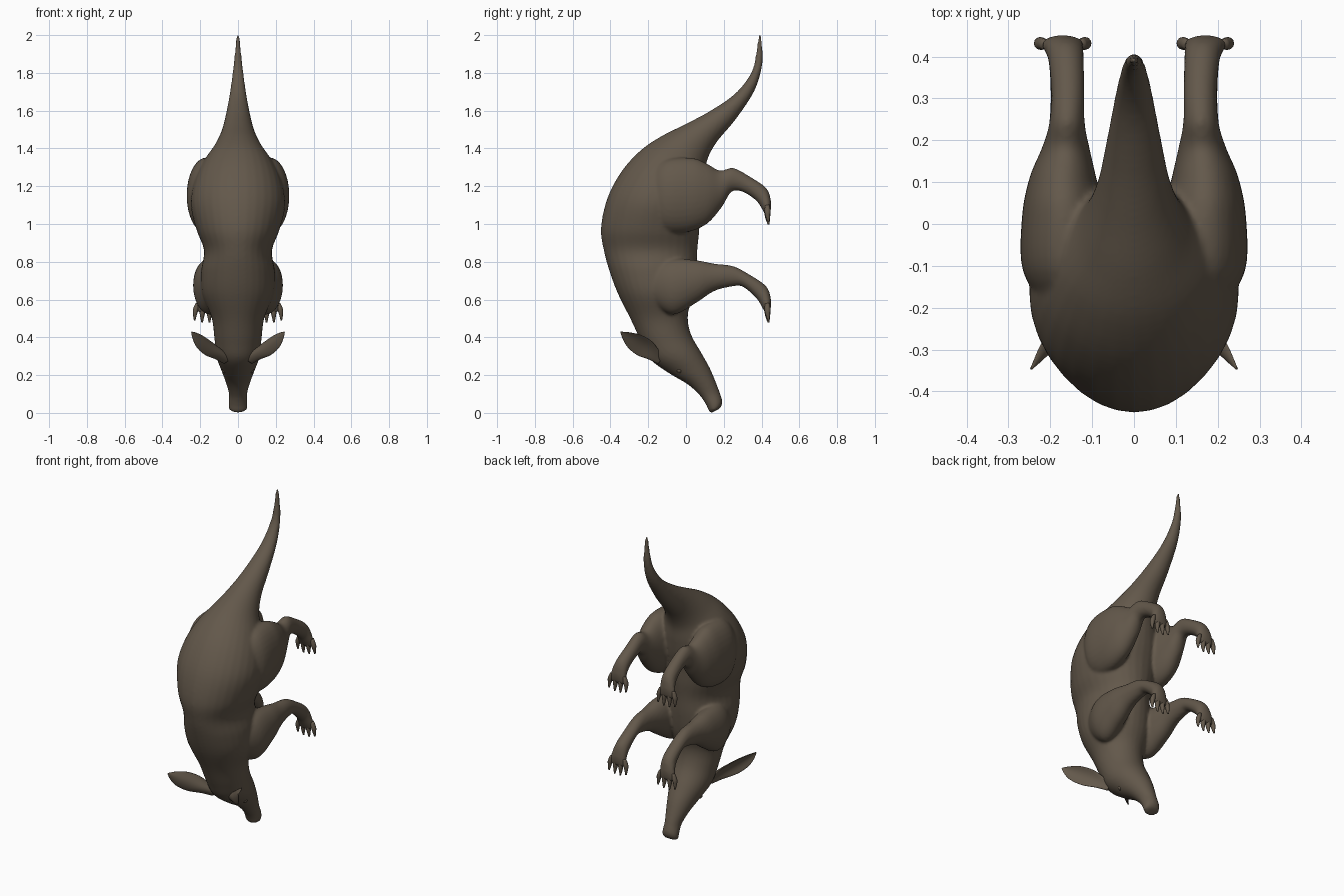
import bpy, bmesh, math
from mathutils import Vector

if "Cube" in bpy.data.objects:
    bpy.data.objects.remove(bpy.data.objects["Cube"])

hide = bpy.data.materials.new("dark brown hide")
hide.diffuse_color = (0.125, 0.098, 0.070, 1)
hide.use_nodes = True
hide.node_tree.nodes["Principled BSDF"].inputs["Base Color"].default_value = hide.diffuse_color


def ring(yb, zb, yf, zf, rx, x=0.0):
    """Ellipse spanning a back point and a belly point, with half width rx."""
    return (Vector((x, (yb + yf) / 2, (zb + zf) / 2)),
            Vector((0, (yf - yb) / 2, (zf - zb) / 2)), Vector((rx, 0, 0)))


def spline(p0, p1, p2, p3, t):
    return 0.5 * (2 * p1 + (p2 - p0) * t + (2 * p0 - 5 * p1 + 4 * p2 - p3) * t * t
                  + (3 * p1 - p0 - 3 * p2 + p3) * t ** 3)


def loft(name, rings, sides=32, steps=5, cup=0.0, mirror=False):
    """Smooth skin through elliptical rings; cup bends the section into a trough."""
    n, full = len(rings), []
    for i in range(n - 1):
        k = [rings[max(i - 1, 0)], rings[i], rings[i + 1], rings[min(i + 2, n - 1)]]
        for s in range(steps):
            full.append([spline(*[r[c] for r in k], s / steps) for c in range(3)])
    full.append(rings[-1])
    bm = bmesh.new()
    loops = []
    for c, a, b in full:
        loop = []
        for j in range(sides):
            t = 2 * math.pi * j / sides
            bend = b.normalized() * (cup * a.length * math.cos(t) ** 2)
            loop.append(bm.verts.new(c + a * math.cos(t) + b * math.sin(t) + bend))
        loops.append(loop)
    for p, q in zip(loops, loops[1:]):
        for j in range(sides):
            bm.faces.new((p[j], p[(j + 1) % sides], q[(j + 1) % sides], q[j]))
    bm.faces.new(loops[0])
    bm.faces.new(loops[-1])
    if mirror:
        geo = bmesh.ops.duplicate(bm, geom=bm.verts[:] + bm.edges[:] + bm.faces[:])["geom"]
        for v in geo:
            if isinstance(v, bmesh.types.BMVert):
                v.co.x *= -1
    bmesh.ops.recalc_face_normals(bm, faces=bm.faces)
    me = bpy.data.meshes.new(name)
    bm.to_mesh(me)
    bm.free()
    me.materials.append(hide)
    me.polygons.foreach_set("use_smooth", [True] * len(me.polygons))
    ob = bpy.data.objects.new(name, me)
    bpy.context.collection.objects.link(ob)
    return ob


# Tail, torso, neck and snout in one skin, from tail tip to nose
body = loft("body", [ring(*r) for r in [
    (.382, 2.0, .400, 2.0, .008), (.372, 1.91, .405, 1.92, .016),
    (.345, 1.80, .402, 1.83, .027), (.26, 1.69, .36, 1.70, .043),
    (.13, 1.60, .26, 1.55, .065), (0, 1.53, .16, 1.43, .09),
    (-.13, 1.465, .11, 1.33, .13), (-.24, 1.39, .10, 1.23, .19),
    (-.34, 1.28, .09, 1.14, .235), (-.415, 1.14, .075, 1.06, .25),
    (-.45, .98, .07, .96, .22), (-.435, .86, .06, .86, .18),
    (-.405, .75, .055, .75, .195), (-.36, .63, .04, .63, .19),
    (-.29, .49, .01, .52, .14), (-.235, .37, .025, .42, .125),
    (-.185, .28, .08, .32, .115), (-.09, .21, .125, .24, .088),
    (.01, .15, .155, .17, .064), (.075, .09, .178, .11, .048),
    (.108, .04, .192, .065, .05), (.122, .008, .188, .038, .048),
    (.135, .0, .178, .022, .032)]])

# Hind legs and forelegs
hind = loft("hind_legs", [ring(*r) for r in [
    (-.22, 1.26, -.2, 1.04, .05, .15), (-.11, 1.34, -.12, .96, .10, .165),
    (.03, 1.35, .0, .955, .10, .168), (.11, 1.32, .11, 1.0, .08, .17),
    (.18, 1.283, .19, 1.09, .056, .163), (.25, 1.297, .24, 1.17, .042, .16),
    (.34, 1.25, .30, 1.17, .04, .158), (.425, 1.19, .37, 1.125, .043, .163),
    (.45, 1.12, .405, 1.075, .05, .17), (.447, 1.06, .42, 1.045, .048, .17)]], mirror=True)
fore = loft("forelegs", [ring(*r) for r in [
    (-.22, .74, -.18, .58, .05, .13), (-.1, .81, -.07, .52, .085, .148),
    (.04, .81, .05, .58, .075, .158), (.15, .79, .15, .645, .055, .16),
    (.25, .777, .25, .67, .042, .16), (.34, .73, .30, .668, .04, .16),
    (.425, .67, .37, .61, .043, .163), (.45, .60, .405, .555, .05, .17),
    (.447, .54, .42, .525, .048, .17)]], mirror=True)

# Fuse torso and legs into one softened hide
for o in bpy.context.selected_objects:
    o.select_set(False)
for o in (body, hind, fore):
    o.select_set(True)
bpy.context.view_layer.objects.active = body
bpy.ops.object.join()
m = body.modifiers.new("fuse", 'REMESH')
m.mode, m.voxel_size, m.use_smooth_shade = 'VOXEL', 0.009, True
m = body.modifiers.new("soften", 'SMOOTH')
m.factor, m.iterations = 0.5, 5

# Four toes with claws on every paw
for paw, z in (("hind", 1.07), ("fore", .55)):
    for i in range(4):
        x = .127 + .029 * i
        f = (i - 1.5) * .006
        d = .012 * abs(i - 1.5)
        loft(f"{paw}_toe_{i + 1}", [ring(*r) for r in [
            (.418, z + .01 + d, .442, z + .015 + d, .011, x),
            (.416, z - .02 + d, .447, z - .018 + d, .015, x + f),
            (.420, z - .045 + d, .445, z - .043 + d, .011, x + f * 1.5),
            (.432, z - .078 + d, .442, z - .078 + d, .004, x + f * 1.7)]],
            sides=12, steps=3, mirror=True)

# Ears: cupped leaves swept up and outward
base, tip = Vector((.055, -.14, .285)), Vector((.245, -.345, .428))
wide = Vector((-.2, .6, .55)).normalized()
thin = (tip - base).cross(wide).normalized()
loft("ears", [(base.lerp(tip, t), wide * w, thin * h) for t, w, h in [
    (0, .03, .022), (.2, .038, .018), (.45, .055, .010),
    (.7, .05, .007), (.88, .028, .005), (1, .004, .003)]],
    sides=24, cup=-.45, mirror=True)

# Small eyelid bumps
loft("eyelids", [(Vector((x, -.035, .225)), Vector((0, r * .8, -r * .6)), Vector((0, r * .6, r * .8)))
                 for x, r in ((.05, .008), (.07, .014), (.082, .01), (.086, .003))],
     sides=12, steps=3, mirror=True)
